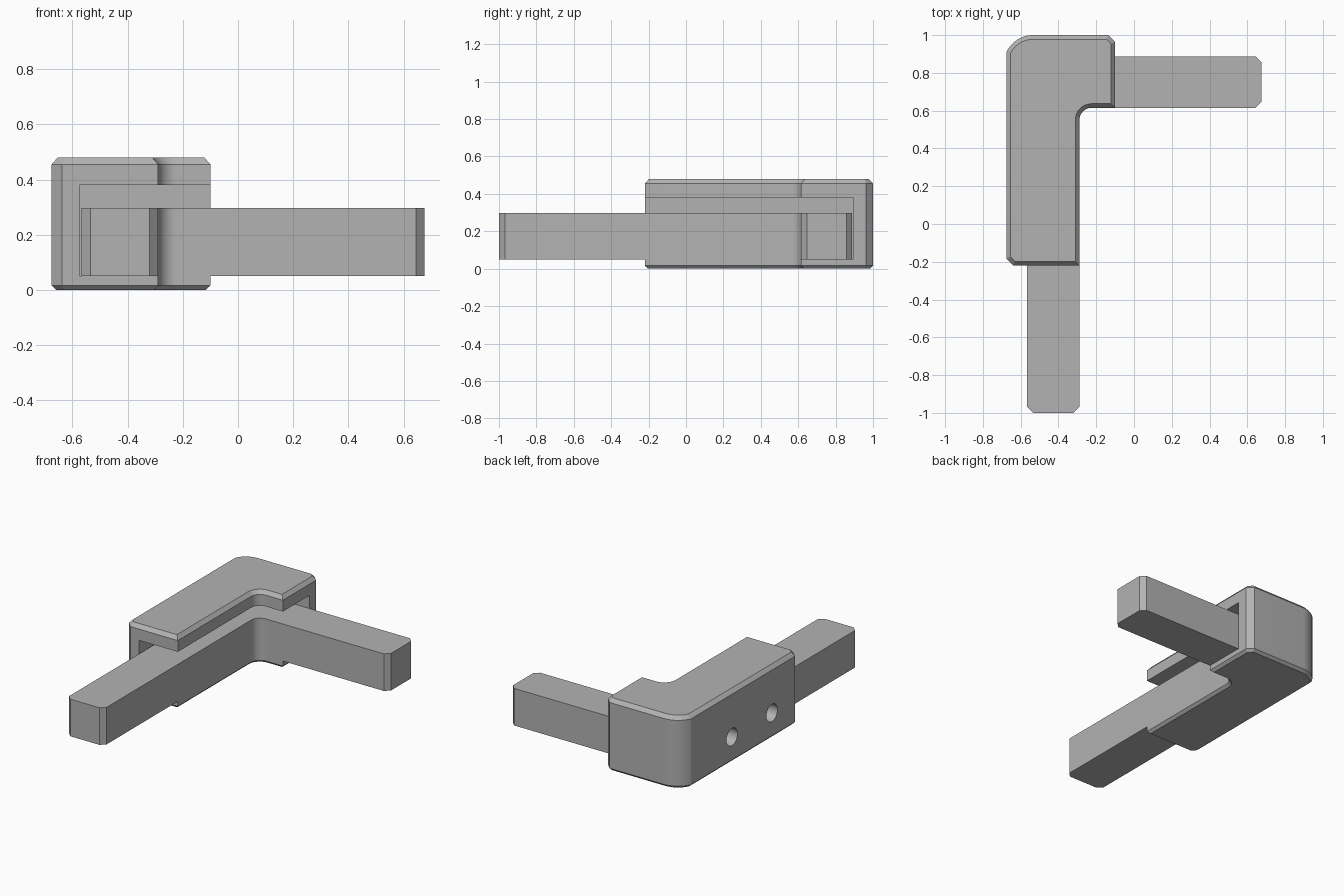
import bpy
import bmesh
from math import cos, sin, radians, pi
from mathutils import Vector, Matrix

cube = bpy.data.objects.get("Cube")
if cube:
    bpy.data.objects.remove(cube, do_unlink=True)

grey = bpy.data.materials.new("mid grey")
grey.use_nodes = True
colour = (0.45, 0.45, 0.45, 1)
grey.diffuse_color = colour
grey.node_tree.nodes["Principled BSDF"].inputs["Base Color"].default_value = colour

# Inner faces shared by the holder and the bar
IN_X, IN_Y = -0.289, 0.615
FILLET = 0.065
WALL_X, BACK_Y = -0.675, 1.0


def arc(cx, cy, r, start, end, steps):
    angles = [radians(start + (end - start) * i / steps) for i in range(steps + 1)]
    return [(cx + r * cos(a), cy + r * sin(a)) for a in angles]


def inset(outline, d):
    """Move a counter-clockwise outline inwards by d, with mitred corners."""
    result = []
    n = len(outline)
    for i in range(n):
        p, q, s = (Vector(outline[(i + k) % n]) for k in (-1, 0, 1))
        a, b = (q - p).normalized(), (s - q).normalized()
        na, nb = Vector((-a.y, a.x)), Vector((-b.y, b.x))
        result.append(q + (na + nb) * (d / (1 + na.dot(nb))))
    return result


def add_object(name, bm):
    bmesh.ops.recalc_face_normals(bm, faces=bm.faces)
    mesh = bpy.data.meshes.new(name)
    bm.to_mesh(mesh)
    bm.free()
    mesh.materials.append(grey)
    obj = bpy.data.objects.new(name, mesh)
    bpy.context.collection.objects.link(obj)
    return obj


def loft(name, outline, levels):
    """Stack the outline at (height, inset) levels and cap both ends."""
    bm = bmesh.new()
    rings = [[bm.verts.new((x, y, z)) for x, y in inset(outline, d)] for z, d in levels]
    n = len(outline)
    for low, high in zip(rings, rings[1:]):
        for i in range(n):
            j = (i + 1) % n
            bm.faces.new((low[i], low[j], high[j], high[i]))
    bm.faces.new(rings[0][::-1])
    bm.faces.new(rings[-1])
    return add_object(name, bm)


def smooth(obj):
    bpy.ops.object.select_all(action="DESELECT")
    bpy.context.view_layer.objects.active = obj
    obj.select_set(True)
    bpy.ops.object.shade_smooth_by_angle(angle=radians(25))


def cut(obj, cutter):
    cutter.hide_render = True
    mod = obj.modifiers.new("cut", "BOOLEAN")
    mod.operation = "DIFFERENCE"
    mod.solver = "EXACT"
    mod.object = cutter
    bpy.context.view_layer.objects.active = obj
    bpy.ops.object.modifier_apply(modifier=mod.name)
    bpy.data.objects.remove(cutter, do_unlink=True)


# Concave inner corner, listed from the back arm to the front arm
inner_corner = arc(IN_X + FILLET, IN_Y - FILLET, FILLET, 90, 180, 10)

# L-shaped holder with chamfered rims and one rounded outer corner
END_X, FRONT_Y, C = -0.10, -0.22, 0.037
holder_outline = (
    inner_corner
    + [(IN_X, FRONT_Y), (WALL_X + C, FRONT_Y), (WALL_X, FRONT_Y + C)]
    + arc(-0.535, BACK_Y - 0.154, 0.154, 155, 90, 10)
    + [(END_X - C, BACK_Y), (END_X, BACK_Y - C), (END_X, IN_Y)]
)
# The arc of the inner corner runs counter-clockwise, as does the rest
holder = loft("holder", holder_outline[::-1],
              [(0, 0.017), (0.017, 0), (0.455, 0), (0.48, 0.022)]) \
    if sum(a[0] * b[1] - b[0] * a[1] for a, b in
           zip(holder_outline, holder_outline[1:] + holder_outline[:1])) < 0 \
    else loft("holder", holder_outline,
              [(0, 0.017), (0.017, 0), (0.455, 0), (0.48, 0.022)])

# Slot that opens along the whole inner side
slot = loft("slot_cutter", [(-0.574, -0.6), (0.3, -0.6), (0.3, 0.893), (-0.574, 0.893)],
            [(0.05, 0), (0.38, 0)])
cut(holder, slot)

# Two round holes through the outer wall
for y in (0.48, 0.06):
    bm = bmesh.new()
    bmesh.ops.create_cone(bm, cap_ends=True, segments=32, radius1=0.058, radius2=0.058,
                          depth=0.2,
                          matrix=Matrix.Translation((-0.65, y, 0.17)) @ Matrix.Rotation(pi / 2, 4, "Y"))
    cut(holder, add_object("hole_cutter", bm))
smooth(holder)

# L-shaped bar lying in the slot, with chamfered tips
OUT_X, OUT_Y, TIP_X, TIP_Y, B = -0.566, 0.888, 0.675, -1.0, 0.031
bar_outline = (
    inner_corner
    + [(IN_X, TIP_Y + B), (IN_X - B, TIP_Y), (OUT_X + B, TIP_Y), (OUT_X, TIP_Y + B)]
    + [(OUT_X, OUT_Y), (TIP_X - B, OUT_Y), (TIP_X, OUT_Y - B), (TIP_X, IN_Y + B), (TIP_X - B, IN_Y)]
)
bar = loft("bar", bar_outline[::-1], [(0.05, 0), (0.297, 0)])
smooth(bar)
